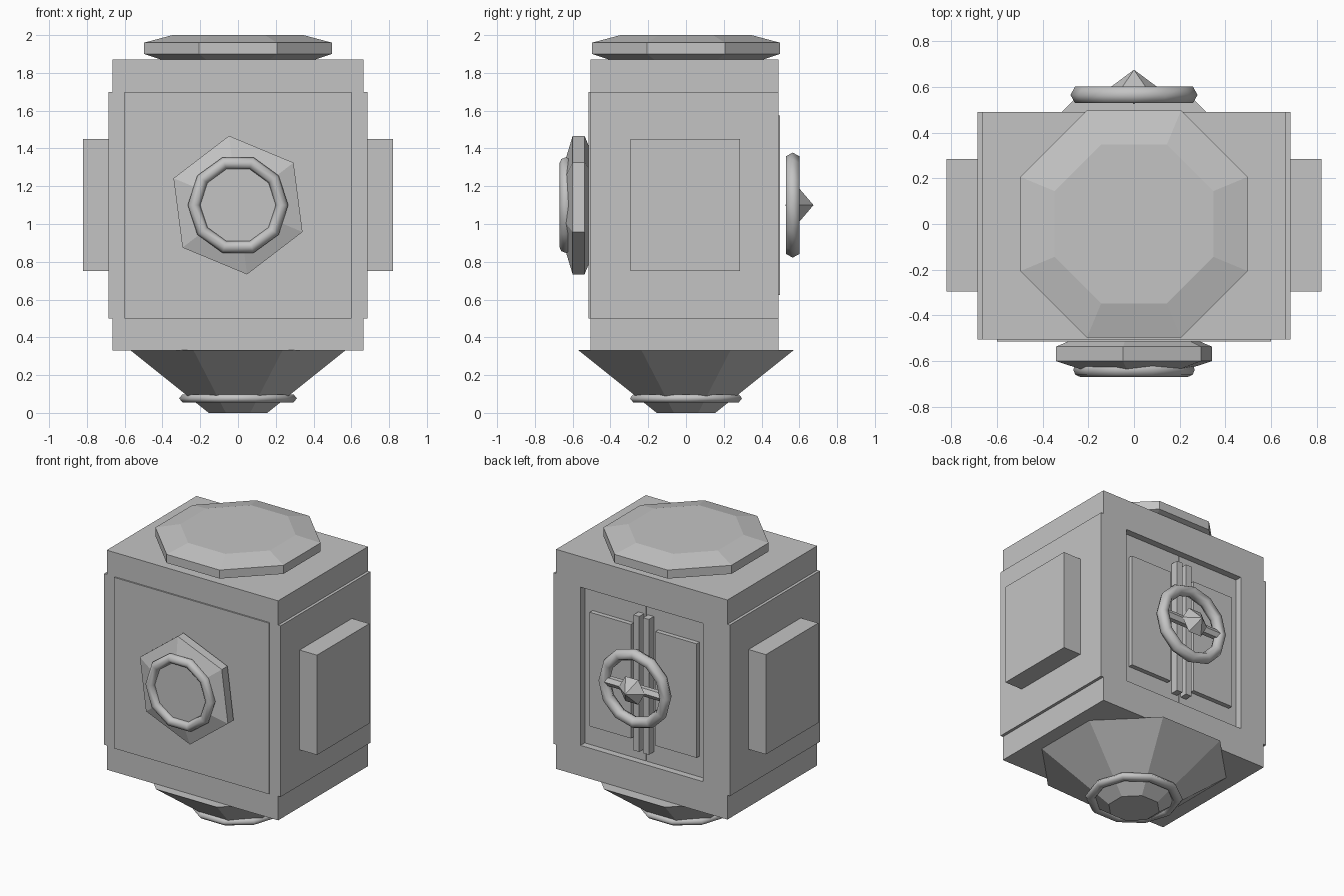
import bpy
import bmesh
from math import pi, cos, sin
from mathutils import Matrix

cube = bpy.data.objects.get("Cube")
if cube:
    bpy.data.objects.remove(cube, do_unlink=True)

grey = bpy.data.materials.new("plain_grey")
grey.use_nodes = True
tint = (0.55, 0.55, 0.55, 1)
grey.diffuse_color = tint
grey.node_tree.nodes["Principled BSDF"].inputs["Base Color"].default_value = tint

BACK = Matrix.Rotation(-pi / 2, 4, 'X')    # local z points to +y
FRONT = Matrix.Rotation(pi / 2, 4, 'X')    # local z points to -y


def finish(bm, name, smooth=False):
    bmesh.ops.recalc_face_normals(bm, faces=bm.faces)
    mesh = bpy.data.meshes.new(name)
    bm.to_mesh(mesh)
    bm.free()
    mesh.materials.append(grey)
    for poly in mesh.polygons:
        poly.use_smooth = smooth
    obj = bpy.data.objects.new(name, mesh)
    bpy.context.collection.objects.link(obj)
    return obj


def box_mesh(x, y, z):
    """Box from (min, max) pairs."""
    bm = bmesh.new()
    bmesh.ops.create_cube(bm, size=1)
    for v in bm.verts:
        for i, (lo, hi) in enumerate((x, y, z)):
            v.co[i] = hi if v.co[i] > 0 else lo
    return bm


def box(name, x, y, z):
    return finish(box_mesh(x, y, z), name)


def lathe(name, profile, sides, turn=0, frame=Matrix()):
    """Faceted solid from (radius, height) pairs; radius 0 makes a tip."""
    bm = bmesh.new()
    rings = []
    for r, h in profile:
        count = sides if r else 1
        angles = [turn + 2 * pi * i / sides for i in range(count)]
        rings.append([bm.verts.new((r * cos(a), r * sin(a), h)) for a in angles])
    for low, high in zip(rings, rings[1:]):
        for i in range(sides):
            j = (i + 1) % sides
            corners = [low[i % len(low)], low[j % len(low)],
                       high[j % len(high)], high[i % len(high)]]
            bm.faces.new(list(dict.fromkeys(corners)))
    for ring in (rings[0], rings[-1]):
        if len(ring) > 2:
            bm.faces.new(ring)
    bmesh.ops.transform(bm, matrix=frame, verts=bm.verts)
    return finish(bm, name)


def torus(name, major, minor, depth, sides, tube, turn=0, frame=Matrix()):
    """Smooth ring with a few sides; depth is its half thickness."""
    bm = bmesh.new()
    rings = []
    for i in range(sides):
        a = turn + 2 * pi * i / sides
        ring = []
        for k in range(tube):
            b = 2 * pi * k / tube
            r = major + minor * cos(b)
            ring.append(bm.verts.new((r * cos(a), r * sin(a), depth * sin(b))))
        rings.append(ring)
    for i in range(sides):
        here, there = rings[i], rings[(i + 1) % sides]
        for k in range(tube):
            n = (k + 1) % tube
            bm.faces.new((here[k], there[k], there[n], here[n]))
    bmesh.ops.transform(bm, matrix=frame, verts=bm.verts)
    return finish(bm, name, True)


# Main body with a recess in the back
bm = box_mesh((-0.665, 0.665), (-0.505, 0.49), (0.33, 1.87))
bm.normal_update()
back = max(bm.faces, key=lambda f: f.calc_center_median().y)
bmesh.ops.inset_individual(bm, faces=[back], thickness=0.19)
for v in back.verts:
    v.co.x = 0.475 if v.co.x > 0 else -0.475
    v.co.z = 1.655 if v.co.z > 1.1 else 0.545
floor = bmesh.ops.extrude_discrete_faces(bm, faces=[back])["faces"][0]
bmesh.ops.translate(bm, verts=floor.verts, vec=(0, -0.055, 0))
finish(bm, "body")

# Front plate
box("front_plate", (-0.6, 0.6), (-0.515, -0.5), (0.5, 1.7))

# Mirrored parts: side slabs, side boxes, doors, door panels, door bars
for side, s in (("left", 1), ("right", -1)):
    def pair(name, x0, x1, y, z):
        box(side + "_" + name, sorted((s * x0, s * x1)), y, z)
    pair("side_slab", 0.66, 0.685, (-0.505, 0.49), (0.5, 1.7))
    pair("side_box", 0.68, 0.82, (-0.295, 0.285), (0.75, 1.45))
    pair("door", 0.002, 0.475, (0.43, 0.443), (0.545, 1.655))
    pair("door_panel", 0.095, 0.415, (0.44, 0.475), (0.69, 1.49))
    pair("door_bar", 0.015, 0.06, (0.44, 0.497), (0.625, 1.575))

# Top hatch and bottom funnel, both eight-sided with flats to the axes
flat = 1 / cos(pi / 8)
lathe("top_hatch", [(0.39 * flat, 1.865), (0.497 * flat, 1.9),
                    (0.497 * flat, 1.96), (0.347 * flat, 2.0)], 8, pi / 8)
lathe("bottom_funnel", [(0.155 * flat, 0), (0.28 * flat, 0.1),
                        (0.57 * flat, 0.332)], 8, pi / 8)
torus("bottom_ring", 0.275, 0.037, 0.025, 10, 6, 0,
      Matrix.Translation((0, 0, 0.077)))

# Front port: tilted six-sided boss with a ring
port = Matrix.Translation((0, 0, 1.1)) @ FRONT
lathe("port_boss", [(0.29, 0.505), (0.37, 0.537), (0.37, 0.6), (0.25, 0.636)],
      6, pi * 97.4 / 180, port)
torus("port_ring", 0.233, 0.033, 0.033, 10, 8, 0,
      port @ Matrix.Translation((0, 0, 0.637)))

# Back hand wheel: rim, spoke bar and pointed hub
wheel = Matrix.Translation((0, 0.565, 1.1)) @ BACK
torus("wheel_rim", 0.238, 0.04, 0.042, 12, 6, 0, wheel)
lathe("wheel_spoke", [(0.033, -0.24), (0.033, 0.24)], 6, 0,
      wheel @ Matrix.Rotation(pi / 2, 4, 'Y'))
lathe("wheel_hub", [(0, -0.04), (0.1, 0.036), (0, 0.11)], 6, 0, wheel)
